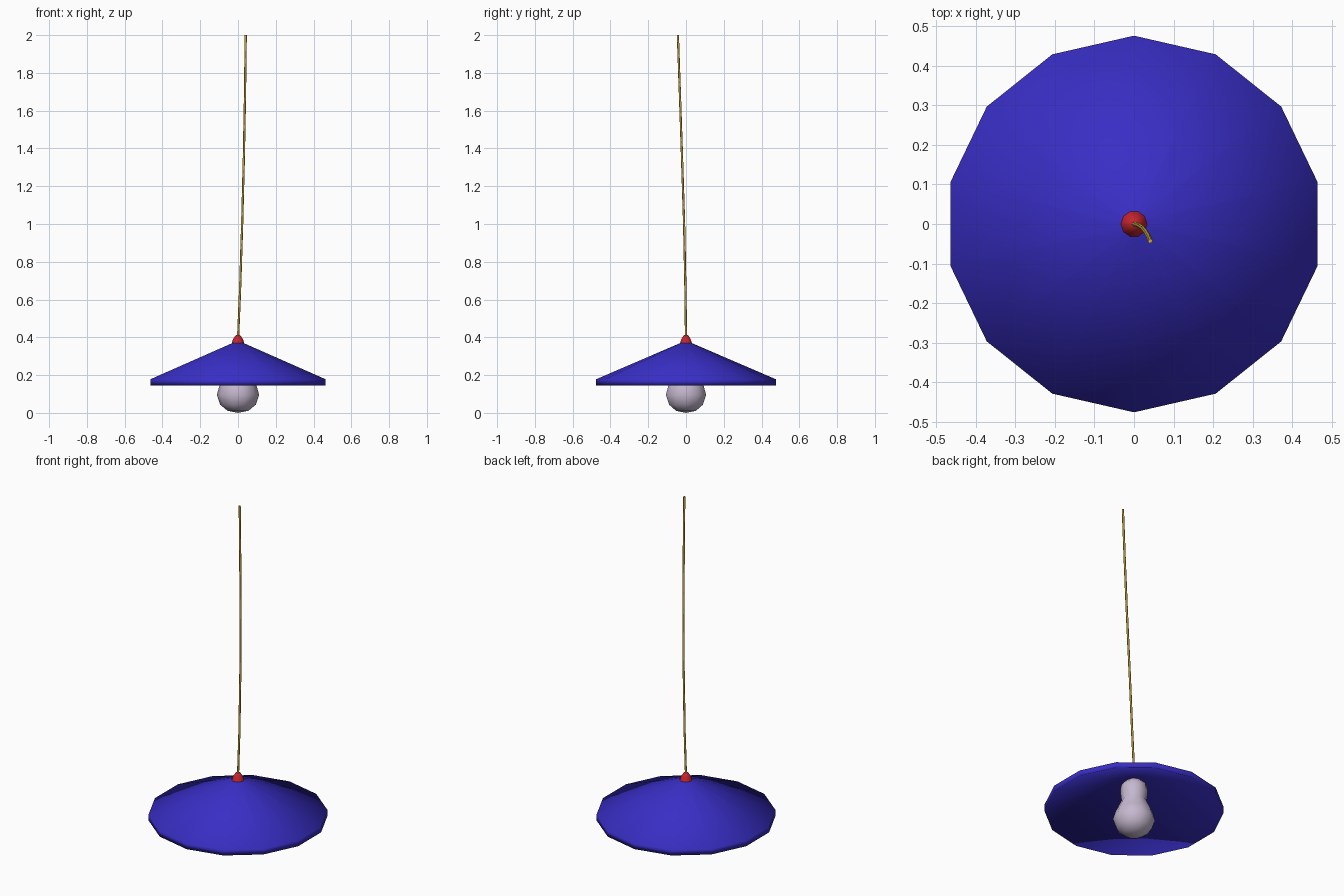
import bpy, bmesh, math

if "Cube" in bpy.data.objects:
    bpy.data.objects.remove(bpy.data.objects["Cube"])


def material(name, rgb):
    m = bpy.data.materials.new(name)
    m.diffuse_color = (*rgb, 1)
    m.use_nodes = True
    m.node_tree.nodes["Principled BSDF"].inputs["Base Color"].default_value = m.diffuse_color
    return m


def lathe(name, profile, sides, mat, start=0.0):
    """Spin (radius, z) points around z, bottom to top; radius 0 makes a pole."""
    bm = bmesh.new()
    rings = []
    for r, z in profile:
        if r == 0:
            rings.append([bm.verts.new((0, 0, z))] * sides)
        else:
            rings.append([bm.verts.new((r * math.cos(start + math.tau * i / sides),
                                        r * math.sin(start + math.tau * i / sides), z))
                          for i in range(sides)])
    for a, b in zip(rings, rings[1:]):
        for i in range(sides):
            j = (i + 1) % sides
            f = bm.faces.new(list(dict.fromkeys((a[i], a[j], b[j], b[i]))))
            f.smooth = True
    me = bpy.data.meshes.new(name)
    bm.to_mesh(me)
    bm.free()
    ob = bpy.data.objects.new(name, me)
    bpy.context.collection.objects.link(ob)
    me.materials.append(mat)
    return ob


blue = material("shade_blue", (0.04, 0.027, 0.56))
red = material("cap_red", (0.56, 0.018, 0.025))
white = material("bulb_white", (0.56, 0.48, 0.62))
gold = material("cord_gold", (0.6, 0.4, 0.05))

# Shade: solid-walled cone, inner cone parallel to the outer one
lathe("shade", [(0, 0.345), (0.476, 0.145), (0.476, 0.178), (0.025, 0.372), (0, 0.374)],
      14, blue, math.pi / 2)

# Cap where the cord meets the shade
lathe("cap", [(0.033, 0.37), (0.026, 0.391), (0.012, 0.411), (0, 0.413)], 10, red)

# Bulb: round globe, narrow neck and fitting under the shade
lathe("bulb", [(0, 0), (0.055, 0.011), (0.094, 0.043), (0.112, 0.095),
               (0.098, 0.145), (0.066, 0.21), (0.072, 0.255), (0.07, 0.3),
               (0.045, 0.325), (0, 0.33)], 10, white)

# Cord: slightly bent hanging wire
cu = bpy.data.curves.new("cord", 'CURVE')
cu.dimensions = '3D'
cu.bevel_depth = 0.006
cu.bevel_resolution = 1
cu.use_fill_caps = True
sp = cu.splines.new('POLY')
path = [(0, 0, 0.39), (0.011, -0.003, 0.65), (0.022, -0.01, 1.0),
        (0.031, -0.021, 1.35), (0.037, -0.032, 1.68), (0.041, -0.043, 2.0)]
sp.points.add(len(path) - 1)
for p, co in zip(sp.points, path):
    p.co = (*co, 1)
cord = bpy.data.objects.new("cord", cu)
bpy.context.collection.objects.link(cord)
cu.materials.append(gold)
